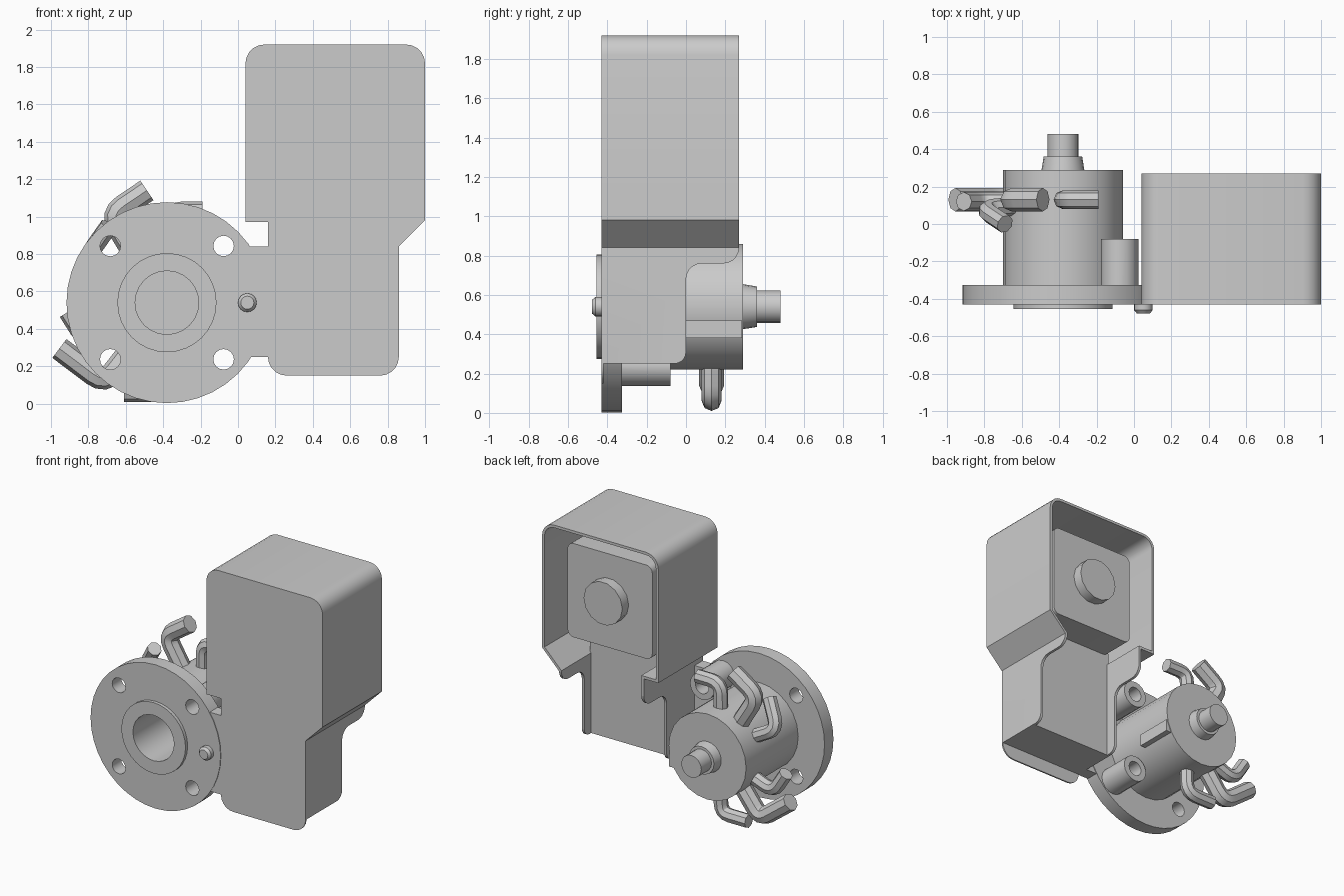
import bpy, bmesh
from math import sin, cos, pi, radians
from mathutils import Vector

if "Cube" in bpy.data.objects:
    bpy.data.objects.remove(bpy.data.objects["Cube"])

CX, CZ = -0.38, 0.54  # valve axis


def finish(ob, smooth=True):
    bpy.ops.object.select_all(action='DESELECT')
    ob.select_set(True)
    bpy.context.view_layer.objects.active = ob
    if smooth:
        bpy.ops.object.shade_smooth_by_angle(angle=radians(30))
    return ob


def loft(name, rings):
    """Closed solid through rings of matching 3D points."""
    bm = bmesh.new()
    vs = [[bm.verts.new(p) for p in r] for r in rings]
    n = len(vs[0])
    for a, b in zip(vs, vs[1:]):
        for i in range(n):
            j = (i + 1) % n
            bm.faces.new((a[i], a[j], b[j], b[i]))
    bm.faces.new(vs[0])
    bm.faces.new(vs[-1])
    bmesh.ops.recalc_face_normals(bm, faces=bm.faces)
    me = bpy.data.meshes.new(name)
    bm.to_mesh(me)
    bm.free()
    ob = bpy.data.objects.new(name, me)
    bpy.context.collection.objects.link(ob)
    return finish(ob)


def prism(name, pts, y0, y1):
    return loft(name, [[(x, y, z) for x, z in pts] for y in (y0, y1)])


def turned(name, x, z, profile, n=24):
    """Solid turned about a y axis; profile is (y, radius)."""
    return loft(name, [[(x + r * cos(2 * pi * i / n), y, z + r * sin(2 * pi * i / n))
                        for i in range(n)] for y, r in profile])


def boolean(ob, other, op='DIFFERENCE'):
    other.hide_render = True
    m = ob.modifiers.new('bool', 'BOOLEAN')
    m.operation, m.object, m.solver = op, other, 'EXACT'
    finish(ob, False)
    bpy.ops.object.modifier_apply(modifier=m.name)
    bpy.data.objects.remove(other)
    finish(ob)


def fillet(corners, seg=5):
    """Round polygon corners given as (x, z, radius)."""
    out = []
    for i, (x, z, r) in enumerate(corners):
        p = Vector((x, z))
        if r <= 0:
            out.append((x, z))
            continue
        a = (Vector(corners[i - 1][:2]) - p).normalized() * r
        b = (Vector(corners[(i + 1) % len(corners)][:2]) - p).normalized() * r
        for k in range(seg + 1):
            t = k / seg * pi / 2
            q = p + a * (1 - sin(t)) + b * (1 - cos(t))
            out.append((q.x, q.y))
    return out


def inset(corners, d):
    """Offset a counter-clockwise polygon inwards."""
    res = []
    for i, (x, z, r) in enumerate(corners):
        p = Vector((x, z))
        e1 = (p - Vector(corners[i - 1][:2])).normalized()
        e2 = (Vector(corners[(i + 1) % len(corners)][:2]) - p).normalized()
        n1, n2 = Vector((-e1.y, e1.x)), Vector((-e2.y, e2.x))
        q = p + (n1 + n2) * d / (1 + n1.dot(n2))
        res.append((q.x, q.y, max(r - d, 0)))
    return res


def pipe(name, a, b, c, r, bend=0.08):
    """Round bent pipe a-b-c."""
    a, b, c = map(Vector, (a, b, c))
    p, q = b + (a - b).normalized() * bend, b + (c - b).normalized() * bend
    pts = [a] + [p * (1 - t) ** 2 + b * 2 * t * (1 - t) + q * t * t
                 for t in (0, .25, .5, .75, 1)] + [c]
    cu = bpy.data.curves.new(name, 'CURVE')
    cu.dimensions = '3D'
    cu.bevel_depth, cu.bevel_resolution, cu.use_fill_caps = r, 2, True
    sp = cu.splines.new('POLY')
    sp.points.add(len(pts) - 1)
    for s, v in zip(sp.points, pts):
        s.co = (*v, 1)
    ob = bpy.data.objects.new(name, cu)
    bpy.context.collection.objects.link(ob)
    finish(ob, False)
    bpy.ops.object.convert(target='MESH')
    finish(bpy.context.object)


# Actuator cover: open-backed shell with a stepped rear edge
outline = [(0.16, 0.15, .1), (0.86, 0.15, .1), (0.86, 0.84, 0), (1.0, 0.98, 0),
           (1.0, 1.92, .1), (0.04, 1.92, .1), (0.04, 0.97, 0), (0.16, 0.97, 0)]
cover = prism('actuator_cover', fillet(outline), -0.43, 0.27)
boolean(cover, prism('cavity_cutter', fillet(inset(outline, 0.02)), -0.418, 0.5))
step = fillet([(0.27, 0.84, 0), (0.27, 0.76, .08), (0.0, 0.76, .08), (0.0, 0.25, .06),
               (-0.419, 0.25, 0), (-0.419, 0.05, 0), (0.5, 0.05, 0), (0.5, 0.84, 0)])
boolean(cover, loft('step_cutter', [[(x, y, z) for y, z in step] for x in (-0.2, 1.2)]))

# Gear block and motor inside the cover
prism('gear_block', [(0.17, 0.25), (0.85, 0.25), (0.85, 1.08), (0.17, 1.08)], -0.425, -0.08)
prism('motor_block', fillet([(0.17, 1.06, .05), (0.87, 1.06, .05),
                             (0.87, 1.76, .05), (0.17, 1.76, .05)]), -0.425, 0.155)
turned('motor_cap', 0.525, 1.42, [(0.15, .16), (0.23, .16)], 14)

# Flange with mounting tab, tubular bosses and four bolt holes
flange = turned('flange', CX, CZ, [(-0.43, .537), (-0.325, .537)], 40)
boolean(flange, prism('tab', [(-0.2, 0.25), (0.165, 0.25), (0.165, 0.84), (-0.2, 0.84)],
                      -0.425, -0.33), 'UNION')
for dz in (-0.303, 0.303):
    boolean(flange, turned('boss', CX + .303, CZ + dz, [(-0.4, .1), (-0.08, .1)], 16), 'UNION')

# Valve body with raised face and central bore
boolean(flange, turned('body', CX, CZ, [(-0.4, .32), (0.29, .32)]), 'UNION')
boolean(flange, turned('raised_face', CX, CZ, [(-0.455, .265), (-0.4, .265)], 32), 'UNION')
boolean(flange, turned('bore_cutter', CX, CZ, [(-0.6, .17), (0.1, .17)]))
for dx in (-0.303, 0.303):
    for dz in (-0.303, 0.303):
        boolean(flange, turned('hole_cutter', CX + dx, CZ + dz, [(-0.6, .055), (0.0, .055)], 16))
flange.name = 'valve_body'
prism('body_rib', [(-0.15, 0.38), (-0.06, 0.38), (-0.06, 0.47), (-0.15, 0.47)], 0.0, 0.285)

# Stem and front screw
turned('stem_collar', CX, CZ, [(0.28, .116), (0.36, .103)], 20)
turned('stem_shaft', CX, CZ, [(0.35, .083), (0.48, .083)], 16)
turned('front_screw', 0.05, CZ, [(-0.42, .05), (-0.46, .05), (-0.478, .035)], 16)

# Bent pipes around the body
Y = 0.13
pipe('top_pipe', (CX, Y, .8), (CX, Y, 1.03), (-.19, Y, 1.03), .05)
pipe('bottom_pipe', (CX, Y, .28), (CX, Y, .06), (-.61, Y, .06), .05)
pipe('upper_large_pipe', (-.54, Y, .78), (-.68, Y, 1.01), (-.487, Y, 1.14), .063)
pipe('lower_large_pipe', (-.54, Y, .33), (-.71, Y, .11), (-.955, Y, .295), .063)
pipe('upper_side_pipe', (-.58, .1, .66), (-.81, .08, .78), (-.69, 0, .95), .05)
pipe('lower_side_pipe', (-.58, .12, .42), (-.81, .12, .33), (-.91, .12, .49), .05)
